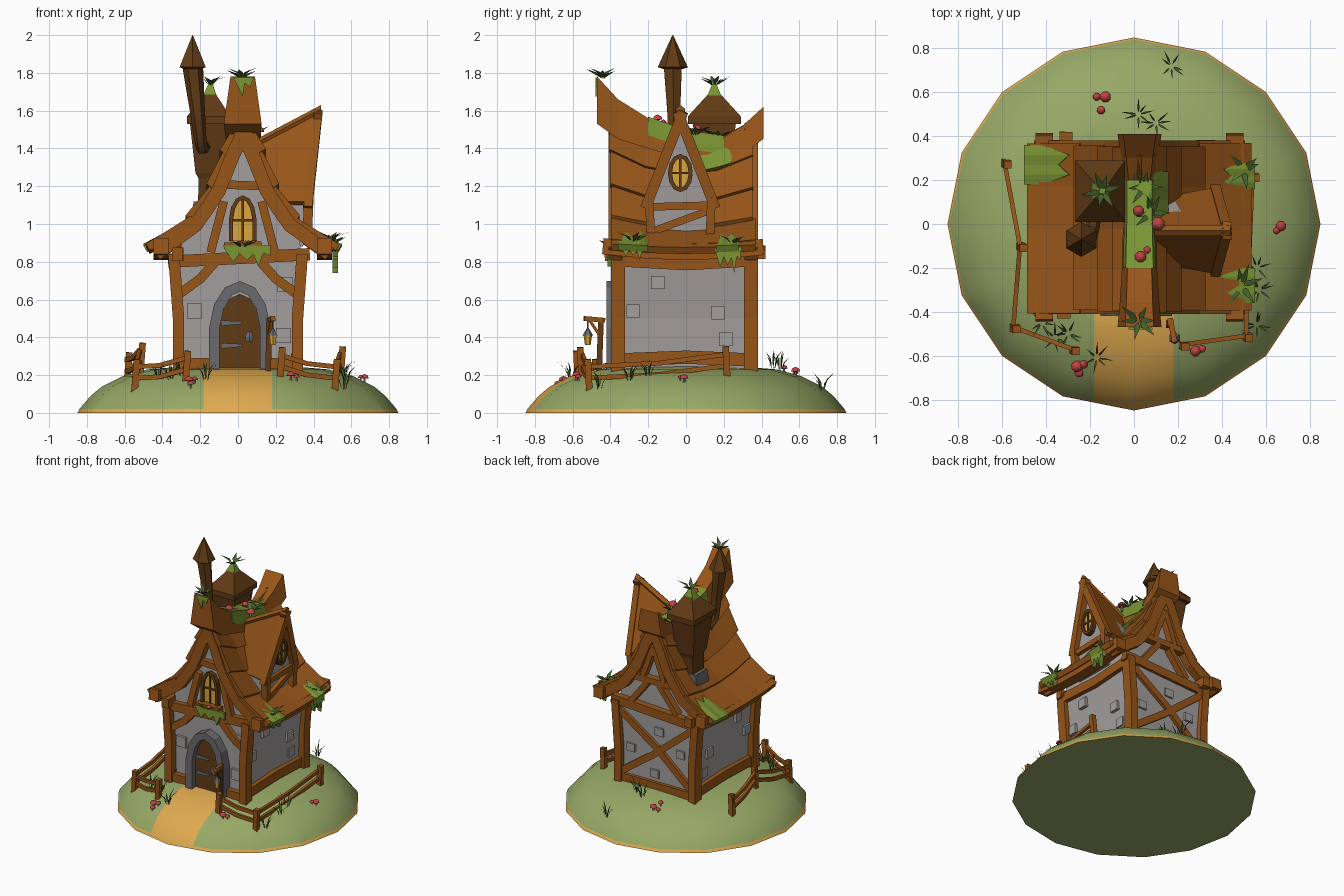
import bpy, bmesh, math, random
from mathutils import Vector as V

random.seed(4)
if "Cube" in bpy.data.objects:
    bpy.data.objects.remove(bpy.data.objects["Cube"])


def material(name, code):
    m = bpy.data.materials.new(name)
    rgb = [(int(code[i:i + 2], 16) / 255) ** 2.2 for i in (0, 2, 4)]
    m.use_nodes = True
    m.diffuse_color = (*rgb, 1)
    m.node_tree.nodes["Principled BSDF"].inputs["Base Color"].default_value = (*rgb, 1)
    return m


grass = material("grass_green", "96A766")
sand = material("path_sand", "DEA850")
wall = material("plaster_gray", "A19D9C")
wood = material("timber_brown", "96561F")
dark = material("dark_wood", "613D1B")
stone = material("stone_gray", "6A6A6D")
amber = material("window_amber", "D9A440")
moss = material("moss_green", "7A9436")
leaf = material("leaf_green", "455F30")
red = material("mushroom_red", "BE4444")
X, Y, Z = V((1, 0, 0)), V((0, 1, 0)), V((0, 0, 1))


def finish(name, bm, mats, smooth=False):
    bmesh.ops.recalc_face_normals(bm, faces=bm.faces[:])
    mesh = bpy.data.meshes.new(name)
    bm.to_mesh(mesh)
    bm.free()
    obj = bpy.data.objects.new(name, mesh)
    bpy.context.collection.objects.link(obj)
    for m in mats:
        mesh.materials.append(m)
    if smooth:
        bpy.ops.object.select_all(action='DESELECT')
        obj.select_set(True)
        bpy.context.view_layer.objects.active = obj
        bpy.ops.object.shade_smooth_by_angle(angle=math.radians(50))
    return obj


def skin(bm, rings):
    rows = [[bm.verts.new(p) for p in ring] for ring in rings]
    n = len(rows[0])
    for a, b in zip(rows, rows[1:]):
        for i in range(n):
            bm.faces.new((a[i], a[(i + 1) % n], b[(i + 1) % n], b[i]))
    bm.faces.new(rows[0])
    bm.faces.new(rows[-1])


def loft(name, rings, mat, smooth=False):
    bm = bmesh.new()
    skin(bm, rings)
    return finish(name, bm, [mat], smooth)


def sweep(name, points, w, t, n, mat, sides=4, scale=None, smooth=False):
    """Beam along a path: w across, t along the normal n."""
    pts, rings = [V(p) for p in points], []
    for i, p in enumerate(pts):
        d = (pts[min(i + 1, len(pts) - 1)] - pts[max(i - 1, 0)]).normalized()
        side = n.cross(d).normalized()
        up = d.cross(side)
        k = scale[i] if scale else 1
        r = k * (0.7071 if sides == 4 else 0.5)
        angles = [math.tau * (j + .5) / sides for j in range(sides)]
        rings.append([p + side * w * r * math.cos(a) + up * t * r * math.sin(a) for a in angles])
    return loft(name, rings, mat, smooth)


def lathe(name, profile, loc, mat, sides=6, smooth=False):
    return loft(name, [[V(loc) + V((r * math.cos(math.tau * (i + .5) / sides), r * math.sin(math.tau * (i + .5) / sides), z))
                        for i in range(sides)] for r, z in profile], mat, smooth)


def plate(name, outline, origin, u, depth, mat):
    n = u.cross(Z)
    ring = [V(origin) + u * a + Z * b for a, b in outline]
    return loft(name, [ring, [p + n * depth for p in ring]], mat)


def squares(name, rows, mat):
    corners = ((-1, -1), (1, -1), (1, 1), (-1, 1))
    return loft(name, [[V((x + a * hx, y + b * hy, z)) for a, b in corners] for x, y, z, hx, hy in rows], mat)


# mound with a sandy path
bm = bmesh.new()
skin(bm, [[V((r * math.cos(math.tau * i / 16), r * math.sin(math.tau * i / 16), z)) for i in range(16)]
          for r, z in ((.85, 0), (.84, .02), (.78, .09), (.72, .14), (.61, .195), (.48, .23), (.3, .245))])
for co, no in (((-.18, 0, 0), X), ((.18, 0, 0), X), ((0, -.36, 0), Y)):
    bmesh.ops.bisect_plane(bm, geom=bm.verts[:] + bm.edges[:] + bm.faces[:], plane_co=co, plane_no=no)
for f in bm.faces:
    c = f.calc_center_median()
    on_path = abs(c.x) < .18 and c.y < -.36 and c.z > .001
    f.material_index = int(on_path or .001 < c.z < .015)
finish("mound", bm, [grass, sand], True)

# roof surface: swooping section, saddle ridge
CX = .025
SECTION = [(0, 1.42), (.09, 1.27), (.16, 1.12), (.27, .98), (.48, .86)]


def roof(s, u, y, off=0):
    k = min(int(u), 3)
    (x0, z0), (x1, z1) = SECTION[k:k + 2]
    f = u - k
    rise = (y / .4) ** 2 * (.14 * (1 - u / 4) + .02)
    n = V((z0 - z1, x1 - x0)).normalized() * off
    return V((CX + s * (x0 + (x1 - x0) * f + n.x), y, z0 + (z1 - z0) * f + rise + n.y))


def slab(name, s, u0, u1, ys, top, mat, widths=(1,) * 5):
    rings = []
    for i, w in enumerate(widths):
        y = ys[0] + (ys[1] - ys[0]) * i / (len(widths) - 1)
        a, b = u1 - (u1 - u0) * w, u1
        rings.append([roof(s, a, y, top - .022), roof(s, b, y, top), roof(s, b, y, top - .04), roof(s, a, y, top - .045)])
    loft(name, rings, mat)


for s in (-1, 1):
    for k in range(4):
        slab("roof_course", s, k, k + 1.08, (-.39 - random.uniform(0, .02), .35 + random.uniform(0, .02)), .03, wood)
    for y in (-.375, .345):
        sweep("barge_board", [roof(s, u / 2, y, -.04) for u in range(9)], .075, .07, Y, wood)
    sweep("eave_beam", [roof(s, 3.85, y, -.03) for y in (-.44, -.2, 0, .2, .41)], .08, .085, Z, wood)
sweep("wall_plate", [(-.32, -.43, .84), (-.31, .42, .85)], .06, .07, Z, wood)

# ridge cap and its moss
STATIONS = [(-.47, 1.78, 1.53, .065, .1), (-.36, 1.66, 1.45, .06, .09), (-.2, 1.56, 1.4, .055, .08), (0, 1.49, 1.34, .05, .075),
            (.2, 1.46, 1.32, .05, .075), (.3, 1.52, 1.37, .06, .085), (.41, 1.62, 1.45, .075, .1)]


def cap_ring(y, top, low, a, b, grow=0):
    return [V((CX + x, y, z)) for x, z in ((-b - grow, low), (-a - grow, top + grow), (a + grow, top + grow), (b + grow, low))]


loft("ridge_cap", [cap_ring(*row) for row in STATIONS], wood)
loft("ridge_moss", [cap_ring(y, t, t - .09, a, a + .012, .008) for y, t, l, a, b in STATIONS[2:5]], moss)
plate("ridge_front_moss", [(-.05, 0), (.06, 0), (.04, -.05), (.01, -.03), (0, -.1), (-.03, -.04)], (CX, -.472, 1.775), X, .008, moss)

# walls
loft("gable_walls", [[roof(-1, u, y, -.03) for u in (3.2, 3, 2, 1)] + [roof(1, u, y, -.03) for u in (0, 1, 2, 3, 3.2)]
                     + [V((.34, y, .79)), V((-.33, y, .79))] for y in (-.345, 0, .32)], wall)
squares("lower_walls", [(0, 0, .22, .295, .345), (0, 0, .5, .305, .345), (0, 0, .83, .34, .35)], wall)

# timber frame of both ends
for y, end in ((-.36, "front"), (.345, "back")):
    def timber(kind, w, *pts):
        sweep(end + "_" + kind, [(x, y, z) for x, z in pts], w, .05, Y, wood)
    for s in (-1, 1):
        sweep(end + "_corner_post", [(s * .315, y, .22), (s * .315, y, .5), (s * .34, y, .84)], .06, .075, Y, wood)
    timber("main_tie", .065, (-.37, .8), (0, .82), (.38, .84))
    if end == "front":
        for s in (-1, 1):
            timber("brace", .05, (s * .31, .63), (s * .2, .71), (s * .12, .8))
            timber("sill", .06, (s * .31, .26), (s * .15, .26))
            timber("strut", .045, (CX + s * .17, .85), (CX + s * .1, 1.12))
        timber("collar", .045, (-.1, 1.21), (.15, 1.2))
    else:
        timber("sill", .06, (-.31, .26), (.31, .26))
        timber("cross_brace", .05, (-.3, .3), (0, .56), (.31, .77))
        timber("cross_brace", .05, (.3, .3), (.02, .5), (-.31, .77))
        timber("collar", .045, (-.17, 1.06), (.22, 1.06))
        for s in (-1, 1):
            timber("strut", .04, (CX + s * .2, .85), (CX + s * .05, 1.04))
            timber("upper_strut", .04, (CX + s * .09, 1.08), (CX, 1.32))
for s in (-1, 1):
    sweep("side_sill", [(s * .305, -.36, .28), (s * .31, 0, .295), (s * .305, .35, .28)], .05, .07, Z, wood)
    sweep("side_plate", [(s * .34, -.36, .81), (s * .34, 0, .79), (s * .34, .35, .81)], .05, .07, Z, wood)
    for y, z in ((-.15, .69), (-.28, .54), (.17, .53), (.21, .39)):
        x = s * (.296 + .05 * max(0, (z - .4) / .4))
        sweep("wall_stone", [(x, y - .035, z), (x, y + .035, z)], .03, .07, Z, wall)
for x, z in ((-.23, .54), (.24, .41), (.25, .68)):
    sweep("front_wall_stone", [(x - .04, -.345, z), (x + .04, -.345, z)], .04, .08, Z, wall)
for x, z in ((-.02, .68), (.22, .5), (-.2, .55), (.02, .35)):
    sweep("back_wall_stone", [(x - .035, .345, z), (x + .035, .345, z)], .03, .06, Z, wall)


# door and arched window
def arch(w, h):
    half = [(-1, 0), (-1, .5), (-.82, .76), (-.45, .94)]
    return [(a * w, b * h) for a, b in half + [(0, 1)] + [(-a, b) for a, b in half[::-1]]]


plate("door", arch(.115, .4), (.01, -.35, .23), X, .025, dark)
sweep("door_arch", [(.01 + a, -.375, .23 + b) for a, b in arch(.135, .44)], .055, .09, Y, stone)
for z in (.34, .46):
    plate("door_hinge", [(-.1, 0), (.01, .01), (.01, .025), (-.1, .03)], (.01, -.375, z), X, .008, stone)
lathe("door_knocker", [(.02, -.025), (.025, 0), (.015, .03)], (.06, -.38, .4), stone)
plate("front_window_glass", arch(.06, .22), (CX, -.35, .91), X, .02, amber)
sweep("front_window_frame", [(CX + a, -.37, .91 + b) for a, b in arch(.062, .23)], .022, .035, Y, dark)
sweep("front_window_bar", [(CX, -.372, .91), (CX, -.372, 1.13)], .012, .012, Y, dark)
sweep("front_window_bar", [(CX - .06, -.372, 1.02), (CX + .06, -.372, 1.02)], .012, .012, Y, dark)
sweep("front_window_ledge", [(CX - .1, -.385, .885), (CX + .1, -.385, .89)], .035, .05, Y, wood)

# dormer on the left slope
DY = -.03
DORMER = [(-.16, .88), (.16, .88), (.16, 1.12), (0, 1.54), (-.16, 1.12)]
loft("dormer_walls", [[V((.07, DY + a, min(b, 1.38))) for a, b in DORMER],
                      [V((.345 + .07 * (b - .9), DY + a, b)) for a, b in DORMER]], wall)
for s in (-1, 1):
    front, back = (V((.44, DY, 1.63)), V((.385, DY + s * .2, 1.12))), (V((.08, DY, 1.44)), V((.17, DY + s * .16, 1.12)))
    under = V((0, -s * .025, -.02))
    loft("dormer_roof", [[a, b, b + under, a + under] for a, b in (front, back)], wood)
    sweep("dormer_barge", [p + V((-.015, -s * .015, -.035)) for p in front], .055, .045, X, wood)
    sweep("dormer_post", [(.365, DY + s * .155, .9), (.375, DY + s * .165, 1.14)], .045, .05, X, wood)
for a, b, z0, z1 in ((-.18, .18, 1.09, 1.1), (-.15, .15, .96, 1.07), (-.17, .17, .91, .92)):
    sweep("dormer_rail", [(.365, DY + a, z0), (.365, DY + b, z1)], .04, .04, X, wood)
oval = [(.055 * math.cos(math.tau * i / 12), .09 * math.sin(math.tau * i / 12)) for i in range(13)]
plate("dormer_window_glass", oval[:12], (.365, DY, 1.27), Y, .023, amber)
sweep("dormer_window_frame", [(.382, DY + a, 1.27 + b) for a, b in oval], .022, .035, X, dark)
for a, b in ((.05, 0), (0, .085)):
    sweep("dormer_window_bar", [(.39, DY - a, 1.27 - b), (.39, DY + a, 1.27 + b)], .012, .012, X, dark)

# chimney and stovepipe
squares("chimney_foot", [(-.18, .15, .95, .08, .08), (-.17, .15, 1.12, .065, .07)], stone)
squares("chimney_stack", [(-.16, .15, 1, .055, .06), (-.15, .15, 1.24, .058, .07), (-.15, .15, 1.27, .075, .08),
                          (-.155, .15, 1.54, .1, .115)], dark)
squares("chimney_hood", [(-.155, .15, 1.53, .115, .14), (-.155, .15, 1.57, .115, .14), (-.145, .15, 1.71, .012, .012)], dark)
squares("hood_moss", [(-.15, .15, 1.67, .04, .04), (-.145, .15, 1.74, .012, .012)], moss)
sweep("stovepipe", [(-.17, .09, 1.41), (-.19, -.02, 1.4), (-.2, -.065, 1.45), (-.215, -.065, 1.6), (-.24, -.07, 1.84)],
      .1, .1, X, dark, 6, (.6, .65, .65, .8, 1.1), True)
lathe("stovepipe_cap", [(.05, 1.82), (.08, 1.83), (.002, 2)], (-.24, -.07, 0), dark)


# fences and lantern
def ground(x, y):
    r = math.hypot(x, y)
    return .245 - .3 * max(0, r - .42) ** 1.5 / .45


for run in ([(-.59, .28), (-.52, -.1), (-.55, -.47), (-.28, -.57)], [(.54, .22), (.51, -.51), (.22, -.55)]):
    tops = [V((x, y, ground(x, y))) for x, y in run]
    for p in tops:
        sweep("fence_post", [p - Z * .05, p + V((.015, -.01, .15))], .035, .035, X, wood)
    for a, b in zip(tops, tops[1:]):
        for h in (.05, .11):
            sweep("fence_rail", [a + Z * h, (a + b) / 2 + Z * (h - .015), b + Z * h], .02, .025, Z, wood)
sweep("lantern_post", [(.16, -.46, .22), (.165, -.45, .5)], .03, .03, X, dark)
sweep("lantern_arm", [(.165, -.43, .49), (.185, -.54, .5)], .025, .025, Z, wood)
sweep("lantern_brace", [(.165, -.45, .4), (.18, -.51, .49)], .015, .02, X, wood)
lathe("lantern_glass", [(.015, .36), (.022, .41)], (.185, -.52, 0), amber)
lathe("lantern_lid", [(.028, .41), (.004, .45), (.003, .49)], (.185, -.52, 0), stone)

# moss on the eaves, with hanging strands
ROUGH = (.4, 1, .75, 1, .4)
for s, u, ys in ((-1, 3.2, (.18, .36)), (1, 3.5, (.16, .28)), (1, 3.4, (-.36, -.2)), (1, .05, (-.02, .24))):
    slab("roof_moss", s, u, min(u + 1, 4.12), ys, .042, moss, ROUGH)
FRINGE = [(-.07, .04), (.07, .04), (.07, -.03), (.05, -.01), (.035, -.1), (.02, -.02), (0, -.06), (-.02, -.015), (-.04, -.07), (-.06, 0)]
plate("eave_fringe", FRINGE, (.5, .22, .84), Y, .03, moss)
plate("eave_fringe", [(a, b * .6) for a, b in FRINGE], (.5, -.28, .87), Y, .03, moss)
plate("ledge_fringe", [(a * 1.8, b * .8) for a, b in FRINGE], (CX + .02, -.395, .855), X, .02, moss)


# leaves, grass and mushrooms
def foliage(name, loc, count, length, width, spread):
    bm = bmesh.new()
    for i in range(count):
        a = math.tau * i / count + random.uniform(-.4, .4)
        out, side = V((math.cos(a), math.sin(a), 0)), V((-math.sin(a), math.cos(a), 0)) * width
        size = length * random.uniform(.7, 1.1)
        base = V(loc) + out * length * .1
        mid = base + (out * spread + Z) * size * .55
        tip = base + (out * spread * 1.9 + Z * .9) * size
        bm.faces.new([bm.verts.new(p) for p in (base, mid - side, tip, mid + side)])
    finish(name, bm, [leaf])


for p in ((-.145, .15, 1.73), (.02, -.44, 1.77), (.08, .05, 1.47), (.05, .17, 1.45), (.5, .25, .89), (.49, -.28, .9), (CX, -.4, .87)):
    foliage("leaf_sprig", p, 6, .06, .014, .8)
for x, y in ((-.42, -.45), (-.3, -.5), (-.36, -.52), (.02, .5), (.1, .46), (.17, .72), (.56, -.2), (.57, -.3), (.56, -.46), (-.17, -.61)):
    foliage("grass_tuft", (x, y, ground(x, y) - .01), 7, .11, .005, .3)


def mushroom(x, y, z, size):
    lathe("mushroom_stem", [(.3 * size, -.4 * size), (.25 * size, size)], (x, y, z), wall)
    lathe("mushroom_cap", [(.4 * size, .8 * size), (size, .9 * size), (.75 * size, 1.5 * size), (.1 * size, 1.8 * size)], (x, y, z), red, 8, True)


for x, y, size in ((-.13, .58, .026), (-.17, .58, .018), (-.15, .52, .02), (-.26, -.65, .027), (-.23, -.64, .02), (-.25, -.68, .02),
                   (.28, -.58, .025), (.31, -.57, .018), (.67, -.01, .024), (.65, -.03, .016)):
    mushroom(x, y, ground(x, y), size)
for x, y, z, size in ((.02, .06, 1.48, .025), (.11, 0, 1.46, .032), (.03, -.15, 1.53, .027), (.06, -.12, 1.52, .018), (.04, -.41, .88, .018)):
    mushroom(x, y, z, size)
